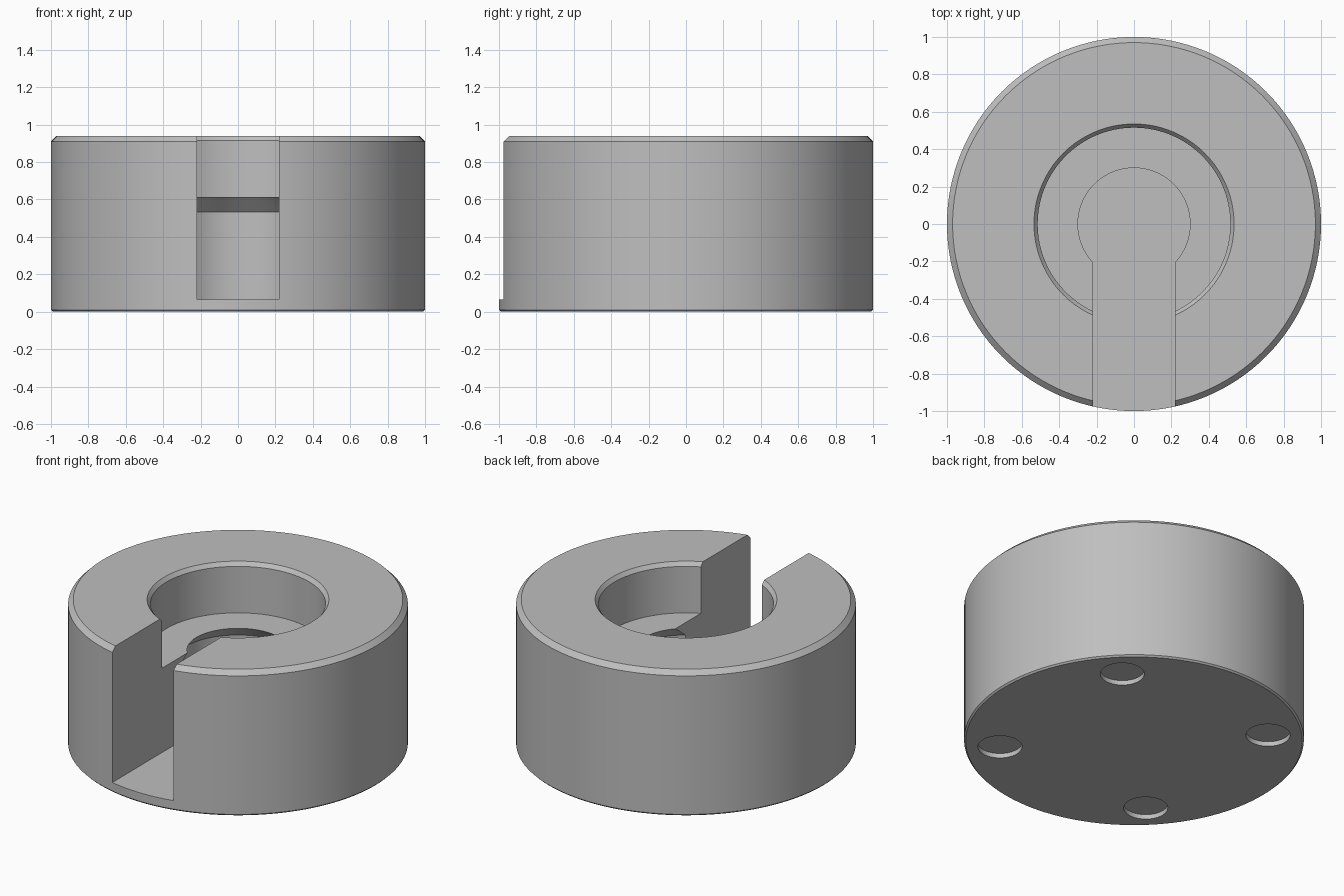
import bpy
import bmesh
import math
from mathutils import Matrix

default = bpy.data.objects.get("Cube")
if default:
    bpy.data.objects.remove(default, do_unlink=True)

SEGMENTS = 128
FLOOR = 0.065

metal = bpy.data.materials.new("light grey metal")
metal.use_nodes = True
grey = (0.52, 0.52, 0.52, 1)
metal.diffuse_color = grey
metal.node_tree.nodes["Principled BSDF"].inputs["Base Color"].default_value = grey


def make_object(name, bm):
    bmesh.ops.recalc_face_normals(bm, faces=bm.faces)
    mesh = bpy.data.meshes.new(name)
    bm.to_mesh(mesh)
    bm.free()
    mesh.materials.append(metal)
    obj = bpy.data.objects.new(name, mesh)
    bpy.context.collection.objects.link(obj)
    return obj


def lathe(name, profile):
    """Revolve (radius, height) points, starting and ending on the axis."""
    bm = bmesh.new()
    rings = []
    for r, z in profile:
        count = SEGMENTS if r > 0 else 1
        rings.append([bm.verts.new((r * math.cos(math.tau * i / count),
                                    r * math.sin(math.tau * i / count), z))
                      for i in range(count)])
    for a, b in zip(rings, rings[1:]):
        if len(a) == 1 or len(b) == 1:
            bm.faces.new(a if len(b) == 1 else b)
            continue
        for i in range(SEGMENTS):
            j = (i + 1) % SEGMENTS
            bm.faces.new((a[i], a[j], b[j], b[i]))
    return make_object(name, bm)


def cut(target, cutter):
    cutter.hide_render = True
    mod = target.modifiers.new("cut", 'BOOLEAN')
    mod.operation = 'DIFFERENCE'
    mod.solver = 'EXACT'
    mod.object = cutter
    bpy.context.view_layer.objects.active = target
    bpy.ops.object.modifier_apply(modifier=mod.name)
    bpy.data.objects.remove(cutter, do_unlink=True)


# Round body: chamfered outside, stepped bore, undercut lower cavity
body = lathe("slotted_round_body", [
    (0, 0), (0.99, 0), (1, 0.01), (1, 0.91), (0.97, 0.94),
    (0.535, 0.94), (0.515, 0.915), (0.515, 0.613),
    (0.3, 0.613), (0.38, 0.532), (0.38, FLOOR), (0, FLOOR)])

# Front slot running from the rim into the bore
bm = bmesh.new()
bmesh.ops.create_cube(bm, size=1, matrix=Matrix.Translation((0, -0.6, FLOOR + 0.5))
                      @ Matrix.Diagonal((0.44, 1.2, 1, 1)))
cut(body, make_object("slot_cutter", bm))

# Four shallow round recesses underneath
bm = bmesh.new()
for sx in (-1, 1):
    for sy in (-1, 1):
        bmesh.ops.create_cone(bm, cap_ends=True, segments=48, radius1=0.13,
                              radius2=0.13, depth=0.06,
                              matrix=Matrix.Translation((sx * 0.56, sy * 0.56, 0)))
cut(body, make_object("recess_cutter", bm))

# Smooth round walls, crisp edges
bpy.ops.object.select_all(action='DESELECT')
body.select_set(True)
bpy.context.view_layer.objects.active = body
bpy.ops.object.shade_smooth_by_angle(angle=math.radians(25))
